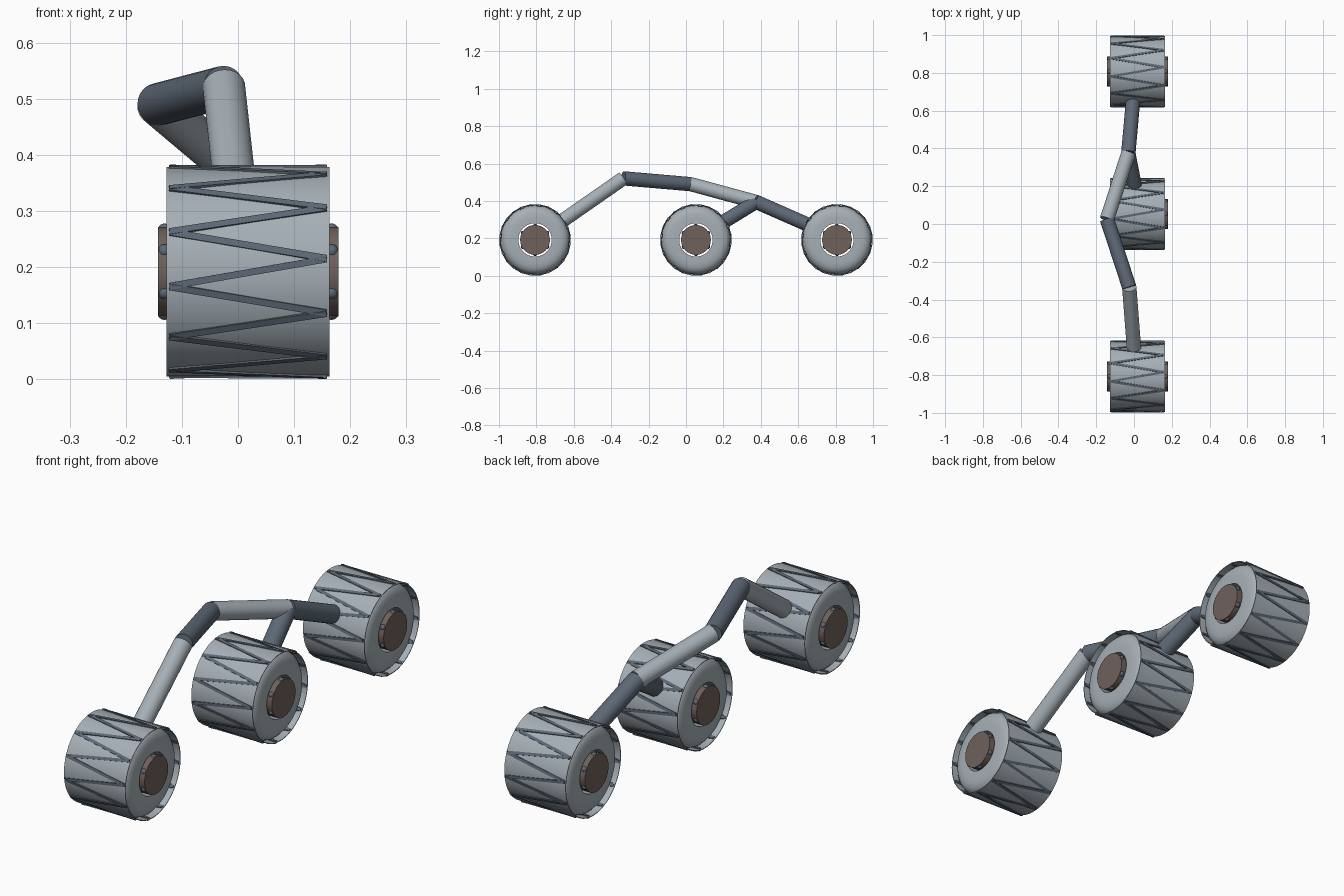
import bpy, bmesh
from math import sin, cos, pi, radians
from mathutils import Vector, Matrix

if "Cube" in bpy.data.objects:
    bpy.data.objects.remove(bpy.data.objects["Cube"])


def material(name, rgb):
    m = bpy.data.materials.new(name)
    m.use_nodes = True
    m.diffuse_color = (*rgb, 1)
    m.node_tree.nodes["Principled BSDF"].inputs["Base Color"].default_value = (*rgb, 1)
    return m


PALE = material("pale grey metal", (0.38, 0.43, 0.47))
SLATE = material("slate blue metal", (0.11, 0.14, 0.18))
BROWN = material("brown hub", (0.16, 0.12, 0.105))

WHEEL_Z, WHEEL_X, HALF = 0.192, 0.018, 0.145
AXLE = Matrix.Rotation(pi / 2, 4, "Y")


def finish(name, bm, mat, place=(0, 0, 0), angle=40):
    bmesh.ops.recalc_face_normals(bm, faces=bm.faces)
    mesh = bpy.data.meshes.new(name)
    bm.to_mesh(mesh)
    bm.free()
    mesh.materials.append(mat)
    ob = bpy.data.objects.new(name, mesh)
    bpy.context.collection.objects.link(ob)
    ob.location = place
    bpy.ops.object.select_all(action="DESELECT")
    ob.select_set(True)
    bpy.context.view_layer.objects.active = ob
    bpy.ops.object.shade_smooth_by_angle(angle=radians(angle))
    return ob


def on_wheel(x, r, a):
    return Vector((x, -r * cos(a), r * sin(a)))


def tyre(name, place):
    # thin outer band around a round-shouldered body, open in the middle
    half = [(HALF, 0.187), (HALF, 0.184), (0.105, 0.183), (0.122, 0.176),
            (0.134, 0.163), (0.141, 0.145), (0.143, 0.12), (0.143, 0.089)]
    outline = half + [(-x, r) for x, r in reversed(half)]
    bm = bmesh.new()
    vs = [bm.verts.new((x, 0, r)) for x, r in outline]
    es = [bm.edges.new((v, vs[i - 1])) for i, v in enumerate(vs)]
    bmesh.ops.spin(bm, geom=vs + es, cent=(0, 0, 0), axis=(1, 0, 0),
                   angle=2 * pi, steps=64)
    bmesh.ops.remove_doubles(bm, verts=bm.verts, dist=0.0001)
    finish(name, bm, PALE, place)


def tread(name, place):
    # zigzag of straight raised bars
    bm = bmesh.new()
    step = pi / 12
    for i in range(24):
        side = -1 if i % 2 == 0 else 1
        start = radians(-8) + i * step
        p = on_wheel(side * 0.14, 0.186, start)
        q = on_wheel(-side * 0.14, 0.186, start + step)
        along = q - p
        mid = (p + q) / 2
        up = Vector((0, mid.y, mid.z)).normalized()
        across = up.cross(along).normalized()
        m = Matrix((along, across * 0.012, up * 0.011)).transposed().to_4x4()
        bmesh.ops.create_cube(bm, size=1, matrix=Matrix.Translation(mid) @ m)
    finish(name, bm, SLATE, place, 20)


def hub(name, place):
    bm = bmesh.new()
    bmesh.ops.create_cone(bm, cap_ends=True, segments=24, radius1=0.08,
                          radius2=0.08, depth=0.322, matrix=AXLE)
    finish(name, bm, BROWN, place)


def hub_studs(name, place):
    # rounded studs around both hub rims
    bm = bmesh.new()
    for side in (-1, 1):
        for k in range(6):
            p = on_wheel(side * 0.149, 0.074, radians(30 + 60 * k))
            bmesh.ops.create_uvsphere(bm, u_segments=12, v_segments=8,
                                      radius=0.012, matrix=Matrix.Translation(p))
    finish(name, bm, SLATE, place, 60)


def tube(name, a, b, mat, radius=0.038):
    a, b = Vector(a), Vector(b)
    bm = bmesh.new()
    turn = (b - a).to_track_quat("Z", "Y").to_matrix().to_4x4()
    bmesh.ops.create_cone(bm, cap_ends=True, segments=24, radius1=radius,
                          radius2=radius, depth=(b - a).length,
                          matrix=Matrix.Translation((a + b) / 2) @ turn)
    finish(name, bm, mat)


# wheels
for label, y in (("front", -0.807), ("middle", 0.053), ("rear", 0.807)):
    place = (WHEEL_X, y, WHEEL_Z)
    tyre(label + "_tyre", place)
    tread(label + "_tread", place)
    hub(label + "_hub", place)
    hub_studs(label + "_hub_studs", place)

# suspension arms
front_end = (0, -0.66, 0.295)
knee = (-0.025, -0.335, 0.521)
pivot = (-0.143, 0.025, 0.49)
fork = (-0.03, 0.375, 0.395)
tube("front_arm", front_end, knee, PALE)
tube("front_link", knee, pivot, SLATE)
tube("rear_link", pivot, fork, PALE)
tube("rear_arm", fork, (-0.005, 0.655, 0.272), SLATE)
tube("middle_arm", fork, (0.005, 0.195, 0.285), SLATE)
